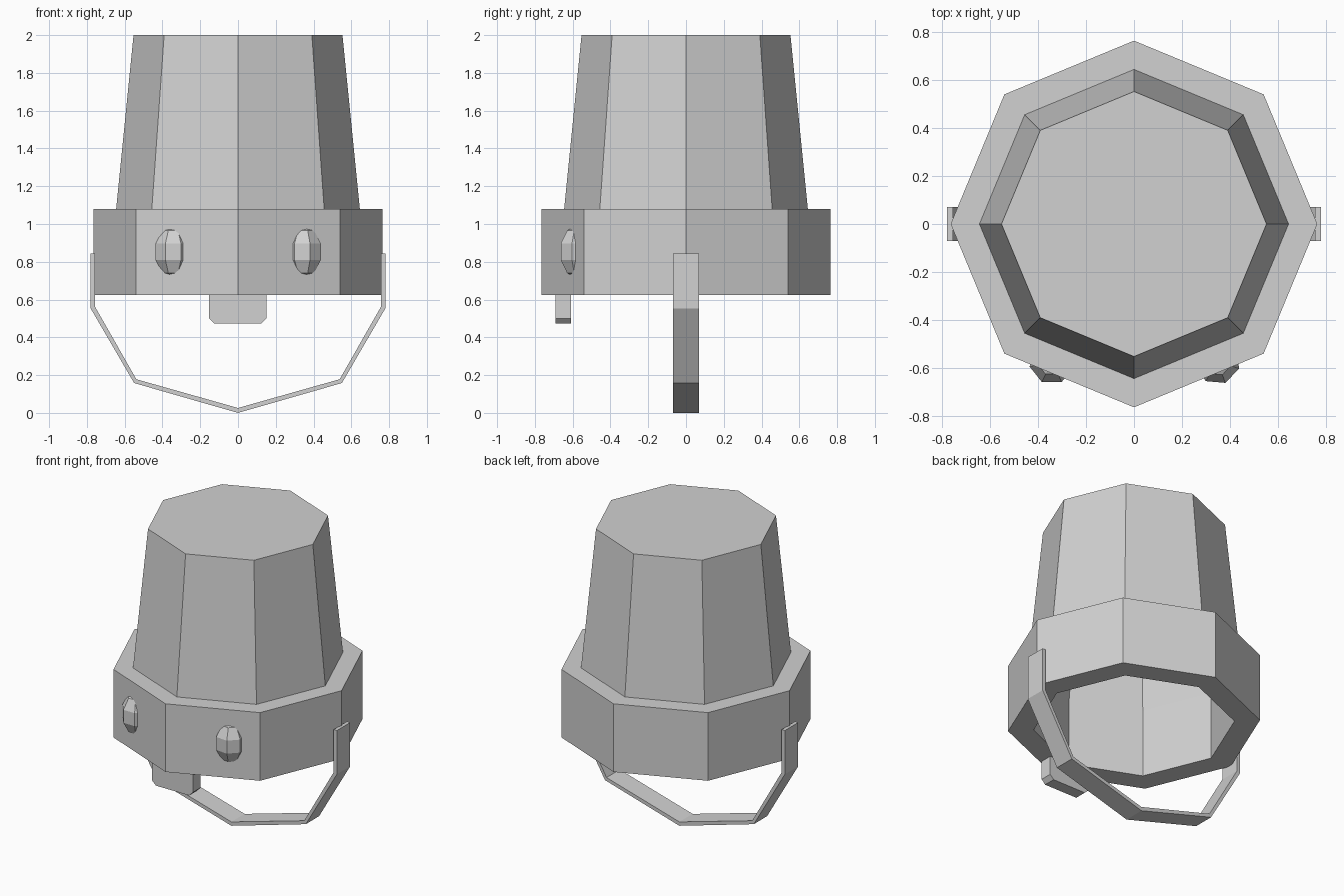
import bpy
import bmesh
from math import pi, cos, sin, radians
from mathutils import Matrix, Vector

cube = bpy.data.objects.get("Cube")
if cube:
    bpy.data.objects.remove(cube, do_unlink=True)

grey = bpy.data.materials.new("plain grey")
grey.use_nodes = True
grey.diffuse_color = (0.64, 0.64, 0.64, 1)
grey.node_tree.nodes["Principled BSDF"].inputs["Base Color"].default_value = (0.64, 0.64, 0.64, 1)


def finish(name, bm):
    """Turn a bmesh into a flat-shaded grey object."""
    bmesh.ops.recalc_face_normals(bm, faces=bm.faces)
    mesh = bpy.data.meshes.new(name)
    bm.to_mesh(mesh)
    bm.free()
    mesh.materials.append(grey)
    obj = bpy.data.objects.new(name, mesh)
    bpy.context.collection.objects.link(obj)
    return obj


def lathe(name, profile, sides):
    """Revolve an open (radius, height) profile and cap both ends."""
    bm = bmesh.new()
    rings = []
    for r, z in profile:
        angles = [2 * pi * i / sides for i in range(sides)]
        rings.append([bm.verts.new((r * cos(a), r * sin(a), z)) for a in angles])
    for low, high in zip(rings, rings[1:]):
        for i in range(sides):
            j = (i + 1) % sides
            bm.faces.new((low[i], low[j], high[j], high[i]))
    bm.faces.new(rings[0])
    bm.faces.new(rings[-1])
    return finish(name, bm)


def extrude_outline(name, outline, y0, y1):
    """Extrude a closed (x, z) outline along y."""
    bm = bmesh.new()
    face = bm.faces.new([bm.verts.new((x, y0, z)) for x, z in outline])
    grown = bmesh.ops.extrude_face_region(bm, geom=[face])["geom"]
    moved = [v for v in grown if isinstance(v, bmesh.types.BMVert)]
    bmesh.ops.translate(bm, verts=moved, vec=(0, y1 - y0, 0))
    return finish(name, bm)


def mirrored(points):
    """Complete a half path that ends on the centre line."""
    return points + [(-x, z) for x, z in reversed(points[:-1])]


# Hollow shell: inner crown, inner wall, brim underside, band, ledge, outer crown
lathe("helmet_shell", [(0.52, 1.96), (0.61, 1.08), (0.61, 0.625), (0.765, 0.625),
                       (0.765, 1.08), (0.645, 1.08), (0.553, 2.0)], 8)

# Egg-shaped studs set into the two front faces of the band
for side, x, turn in (("right", -0.343, 257), ("left", 0.348, 252)):
    bm = bmesh.new()
    place = (Matrix.Translation(Vector((x, -0.574, 0.853)))
             @ Matrix.Rotation(radians(turn), 4, "Z")
             @ Matrix.Diagonal((0.1, 0.1, 0.14, 1)))
    bmesh.ops.create_uvsphere(bm, u_segments=7, v_segments=5, radius=1, matrix=place)
    finish(side + "_stud", bm)

# Front tab with clipped lower corners
extrude_outline("front_tab", [(-0.153, 0.63), (-0.153, 0.5), (-0.123, 0.472),
                              (0.123, 0.472), (0.15, 0.5), (0.15, 0.63)], -0.69, -0.61)

# Chin strap: outer path followed by the inner path back
outer = mirrored([(0.78, 0.845), (0.78, 0.553), (0.55, 0.158), (0, 0)])
inner = mirrored([(0.756, 0.845), (0.756, 0.56), (0.538, 0.178), (0, 0.026)])
extrude_outline("chin_strap", outer + inner[::-1], -0.07, 0.07)
